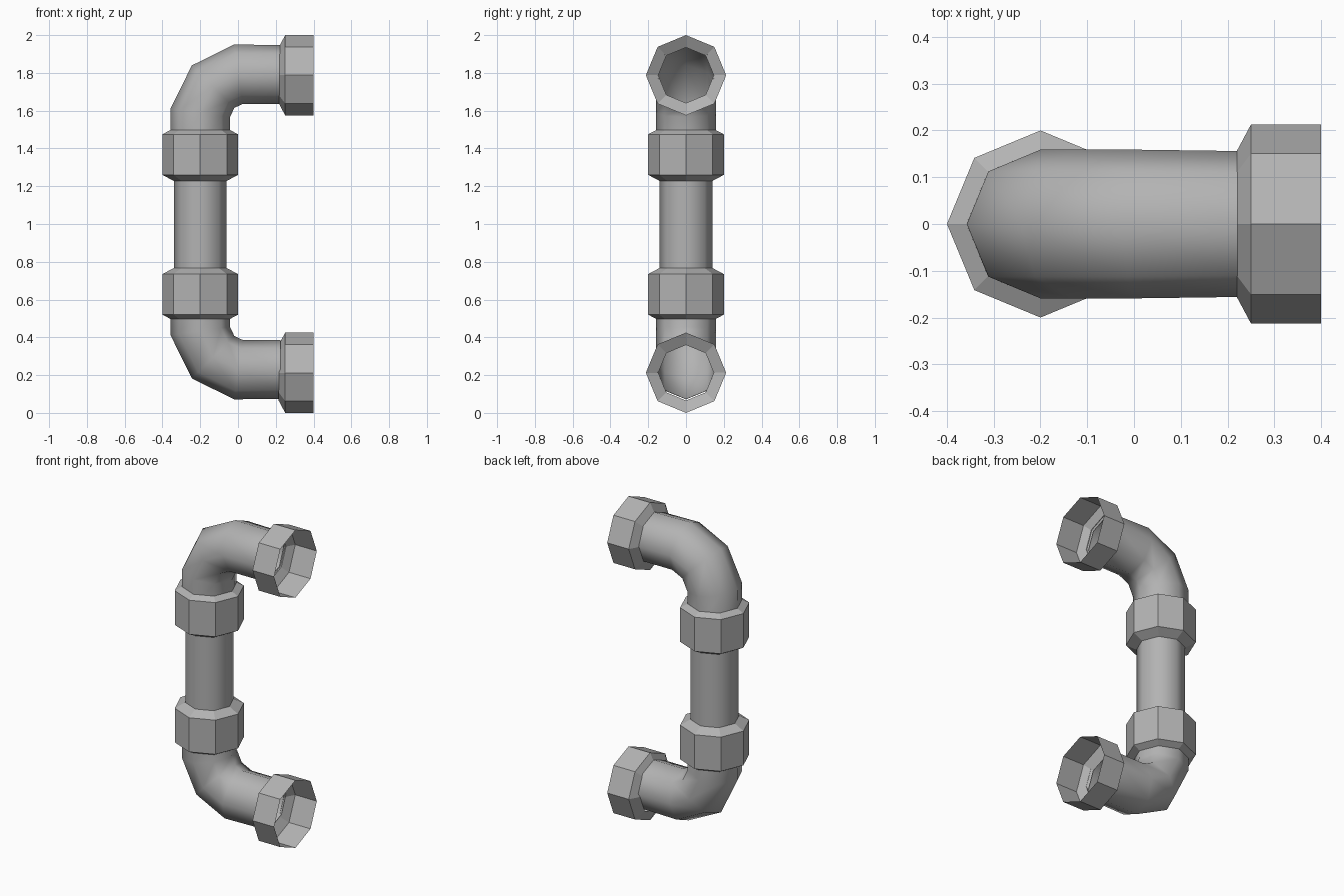
import bpy
import bmesh
from math import cos, sin, pi, radians
from mathutils import Vector

cube = bpy.data.objects.get("Cube")
if cube:
    bpy.data.objects.remove(cube, do_unlink=True)

SIDES = 8
PIPE_X = -0.2

grey = bpy.data.materials.new("grey metal")
grey.use_nodes = True
colour = (0.45, 0.45, 0.45, 1)
grey.diffuse_color = colour
grey.node_tree.nodes["Principled BSDF"].inputs["Base Color"].default_value = colour


def tube(name, rings, smooth):
    """Open eight-sided shell; each ring is (x, z, heading in degrees from up, radius)."""
    bm = bmesh.new()
    loops = []
    for x, z, heading, radius in rings:
        a = radians(heading)
        across = Vector((cos(a), 0, -sin(a)))
        loops.append([
            bm.verts.new(Vector((x, 0, z)) + radius * (cos(t) * across + sin(t) * Vector((0, 1, 0))))
            for t in (2 * pi * i / SIDES for i in range(SIDES))])
    for low, high in zip(loops, loops[1:]):
        for i in range(SIDES):
            j = (i + 1) % SIDES
            face = bm.faces.new((low[i], low[j], high[j], high[i]))
            face.smooth = smooth
    mesh = bpy.data.meshes.new(name)
    bm.to_mesh(mesh)
    bm.free()
    mesh.materials.append(grey)
    obj = bpy.data.objects.new(name, mesh)
    bpy.context.collection.objects.link(obj)
    return obj


def flip(rings, total):
    """Mirror rings in height about half of total, keeping faces outward."""
    return [(x, total - z, 180 - h, r) for x, z, h, r in rings]


# Straight riser between the collars
tube("riser_pipe", [(PIPE_X, 0.6, 0, 0.139), (PIPE_X, 1.4, 0, 0.139)], True)

# Collars with chamfered ends
collar = [(PIPE_X, 1.228, 0, 0.14), (PIPE_X, 1.26, 0, 0.2),
          (PIPE_X, 1.475, 0, 0.2), (PIPE_X, 1.507, 0, 0.14)]
# Elbows bending from the riser towards the left
elbow = [(PIPE_X, 1.4, 0, 0.159), (PIPE_X, 1.588, 8, 0.159), (-0.132, 1.727, 45, 0.159),
         (0.002, 1.793, 82, 0.159), (0.225, 1.791, 90, 0.156)]
# Open hollow end sockets
socket = [(0.215, 1.7875, 90, 0.147), (0.25, 1.7875, 90, 0.2125), (0.4, 1.7875, 90, 0.2125)]

for part, rings, total, smooth in (("collar", collar, 1.995, False),
                                   ("elbow", elbow, 2.022, True),
                                   ("end_socket", socket, 2.0, False)):
    tube("upper_" + part, rings, smooth)
    tube("lower_" + part, flip(rings, total), smooth)
